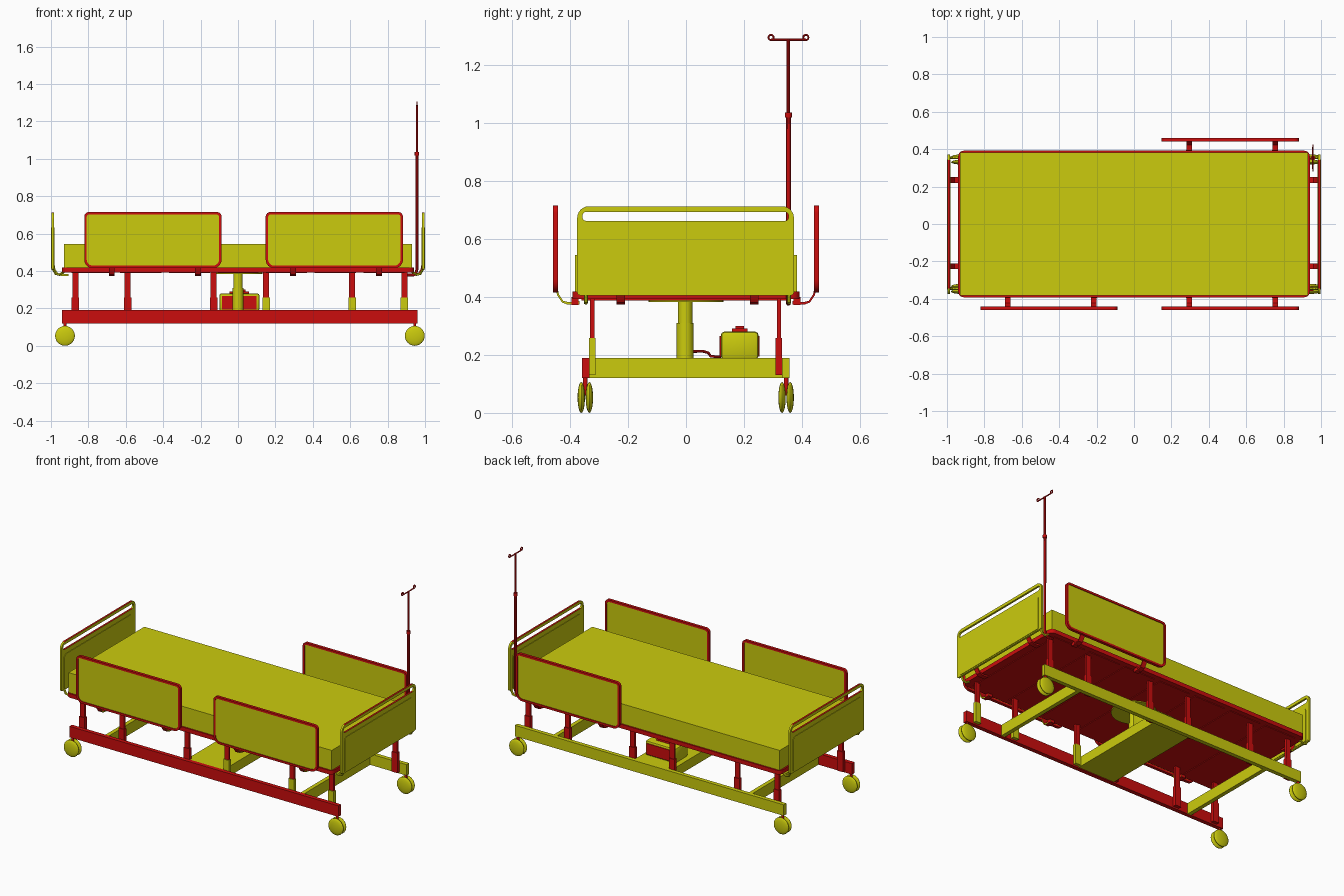
import bpy, bmesh
from math import radians, cos, sin, pi
from mathutils import Matrix, Vector

cube = bpy.data.objects.get("Cube")
if cube:
    bpy.data.objects.remove(cube)


def material(name, color):
    m = bpy.data.materials.new(name)
    m.use_nodes = True
    m.diffuse_color = color
    m.node_tree.nodes["Principled BSDF"].inputs["Base Color"].default_value = color
    return m


RED = material("red", (0.6, 0.004, 0.004, 1))
YELLOW = material("yellow", (0.6, 0.6, 0.004, 1))


def finish(name, bm, *mats):
    me = bpy.data.meshes.new(name)
    bmesh.ops.recalc_face_normals(bm, faces=bm.faces)
    bm.to_mesh(me)
    bm.free()
    for m in mats:
        me.materials.append(m)
    me.shade_smooth()
    me.set_sharp_from_angle(angle=radians(35))
    ob = bpy.data.objects.new(name, me)
    bpy.context.scene.collection.objects.link(ob)
    return ob


def box(name, xs, ys, zs, mat, bevel=0):
    bm = bmesh.new()
    bmesh.ops.create_cube(bm, size=1)
    for v in bm.verts:
        v.co = [(a + b) / 2 + c * (b - a) for c, (a, b) in zip(v.co, (xs, ys, zs))]
    if bevel:
        bmesh.ops.bevel(bm, geom=bm.edges[:], offset=bevel, segments=2,
                        affect='EDGES', profile=0.5)
    return finish(name, bm, mat)


def cylinder(name, x, y, z0, z1, r, mat, sides=24):
    bm = bmesh.new()
    bmesh.ops.create_cone(bm, cap_ends=True, segments=sides, radius1=r, radius2=r,
                          depth=z1 - z0, matrix=Matrix.Translation((x, y, (z0 + z1) / 2)))
    return finish(name, bm, mat)


def curve_to_bmesh(cu):
    ob = bpy.data.objects.new("outline", cu)
    bpy.context.scene.collection.objects.link(ob)
    me = bpy.data.meshes.new_from_object(
        ob.evaluated_get(bpy.context.evaluated_depsgraph_get()))
    bm = bmesh.new()
    bm.from_mesh(me)
    bmesh.ops.remove_doubles(bm, verts=bm.verts, dist=1e-5)
    bpy.data.objects.remove(ob)
    bpy.data.curves.remove(cu)
    bpy.data.meshes.remove(me)
    return bm


def add_spline(cu, pts, closed):
    s = cu.splines.new('POLY')
    s.points.add(len(pts) - 1)
    for p, co in zip(s.points, pts):
        p.co = (*co, 1) if len(co) == 3 else (*co, 0, 1)
    s.use_cyclic_u = closed


def plate(name, loops, depth, matrix, mats, rule=None):
    """Filled outline (extra loops are holes) with thickness, placed by a matrix."""
    cu = bpy.data.curves.new(name, 'CURVE')
    cu.dimensions, cu.fill_mode, cu.extrude = '2D', 'BOTH', depth / 2
    for loop in loops:
        add_spline(cu, loop, True)
    bm = curve_to_bmesh(cu)
    bm.transform(matrix)
    bmesh.ops.recalc_face_normals(bm, faces=bm.faces)
    bm.normal_update()
    if rule:
        for f in bm.faces:
            f.material_index = int(rule(f.normal))
    return finish(name, bm, *mats)


def tube(name, pts, r, mat):
    cu = bpy.data.curves.new(name, 'CURVE')
    cu.dimensions, cu.bevel_depth, cu.bevel_resolution = '3D', r, 3
    cu.use_fill_caps = True
    add_spline(cu, pts, False)
    return finish(name, curve_to_bmesh(cu), mat)


def rounded(u0, u1, v0, v1, r_low, r_high, n=6):
    pts = []
    for u, v, r, su, sv, start in ((u1, v1, r_high, -1, -1, 0), (u0, v1, r_high, 1, -1, 1),
                                   (u0, v0, r_low, 1, 1, 2), (u1, v0, r_low, -1, 1, 3)):
        for i in range(n + 1):
            a = (start + i / n) * pi / 2
            pts.append((u + su * r + r * cos(a), v + sv * r + r * sin(a)))
    return pts


def axes(u, v, n, at):
    return Matrix.Translation(at) @ Matrix((u, v, n)).transposed().to_4x4()


X, Y, Z = Vector((1, 0, 0)), Vector((0, 1, 0)), Vector((0, 0, 1))


def arm(name, reach, outward, side, at, sides_mat):
    """Curved ribbon bracket that sweeps outward and up."""
    low = [(reach - 0.085, 0.373), (reach - 0.045, 0.373), (reach - 0.025, 0.38),
           (reach - 0.008, 0.405), (reach, 0.44)]
    high = [(u - 0.008 * i / 4, v + 0.012 * (1 - i / 4)) for i, (u, v) in enumerate(low)]
    plate(name, [low + high[::-1]], 0.03, axes(outward, Z, side, at),
          (RED, sides_mat), lambda n: abs(n.dot(side)) > 0.9)


# Mattress and bed frame
box("mattress", (-0.93, 0.93), (-0.383, 0.383), (0.41, 0.545), YELLOW)
plate("bed_frame", [rounded(-0.94, 0.94, -0.392, 0.392, 0.03, 0.03)], 0.026,
      Matrix.Translation((0, 0, 0.405)), (RED,))
for i in range(7):
    x = -0.78 + 0.26 * i
    box("slat", (x - 0.11, x + 0.11), (-0.36, 0.36), (0.388, 0.393), RED)

# Base beams and legs
for y, mat in ((-0.346, RED), (0.343, YELLOW)):
    box("side_beam", (-0.94, 0.96), (y - 0.013, y + 0.013), (0.12, 0.19), mat)
for x in (-0.69, 0.69):
    box("cross_beam", (x - 0.013, x + 0.013), (-0.333, 0.33), (0.12, 0.19), YELLOW)
box("base_plate", (-0.13, 0.13), (-0.333, 0.33), (0.125, 0.187), YELLOW)
for x in (-0.87, -0.59, -0.13, 0.15, 0.61, 0.89):
    for y in (-0.323, 0.32):
        sleeve = YELLOW if x > 0 and y < 0 else RED
        box("leg_sleeve", (x - 0.02, x + 0.02), (y - 0.011, y + 0.011), (0.13, 0.258), sleeve)
        box("leg", (x - 0.016, x + 0.016), (y - 0.007, y + 0.007), (0.25, 0.395), RED)

# Twin casters
for x in (-0.925, 0.945):
    for y in (-0.347, 0.345):
        cylinder("caster_stem", x, y, 0.06, 0.125, 0.008, RED, 12)
        for s in (-1, 1):
            bm = bmesh.new()
            bmesh.ops.create_uvsphere(bm, u_segments=24, v_segments=12, radius=0.053)
            bm.transform(Matrix.Translation((x, y + s * 0.014, 0.053))
                         @ Matrix.Diagonal((1, 0.24, 1, 1)))
            finish("caster_wheel", bm, YELLOW)

# Lift column and pump unit
cylinder("lift_column_lower", 0, -0.003, 0.18, 0.31, 0.029, YELLOW)
cylinder("lift_column_upper", 0, -0.003, 0.3, 0.4, 0.025, YELLOW)
cylinder("lift_mount", 0, 0, 0.383, 0.394, 0.13, YELLOW, 32)
box("pump_case", (-0.1, 0.115), (0.12, 0.25), (0.185, 0.28), YELLOW, 0.012)
for y in (0.119, 0.251):
    box("pump_panel", (-0.085, 0.1), (y - 0.003, y + 0.003), (0.195, 0.265), RED)
box("pump_cap", (-0.045, 0.06), (0.158, 0.212), (0.278, 0.29), RED)
box("pump_knob", (-0.025, 0.04), (0.17, 0.2), (0.288, 0.3), RED)
tube("pump_hose", [(0, 0.02, 0.212), (0, 0.06, 0.212), (0, 0.077, 0.207),
                   (0, 0.085, 0.195), (0, 0.12, 0.193)], 0.005, RED)

# Side rails: two on the front, one on the back
for x, s in ((-0.455, -1), (0.515, -1), (0.515, 1)):
    place = axes(X, Z, -Y, (x, s * 0.45, 0))
    outer = rounded(-0.367, 0.367, 0.415, 0.715, 0.045, 0.025)
    inner = rounded(-0.354, 0.354, 0.428, 0.702, 0.034, 0.014)
    plate("rail_frame", [outer, inner], 0.018, place, (RED,))
    plate("rail_panel", [inner], 0.009, place, (YELLOW,))
    for dx in (-0.22, 0.24):
        arm("rail_arm", 0.452, s * Y, X, (x + dx, 0, 0), YELLOW if s < 0 else RED)
        box("rail_hinge", (x + dx - 0.016, x + dx + 0.016),
            sorted((s * 0.37, s * 0.395)), (0.372, 0.4), RED)

# Head and foot boards with a grip slot
for s in (-1, 1):
    place = axes(Y, Z, X, (s * 0.991, 0, 0))
    board = rounded(-0.375, 0.372, 0.405, 0.712, 0.012, 0.04)
    slot = rounded(-0.357, 0.353, 0.662, 0.693, 0.012, 0.014)
    plate("end_board", [board, slot], 0.012, place, (YELLOW, RED), lambda n: n.z > 0.98)
    plate("end_board_panel", [rounded(-0.35, 0.345, 0.412, 0.632, 0.01, 0.025)], 0.018,
          place, (YELLOW,))
    for y in (-0.225, 0.235):
        arm("board_arm", 0.99, s * X, Y, (0, y, 0), YELLOW if s < 0 else RED)
    for y in (-0.345, 0.355):
        tube("board_hook", [(s * 0.93, y, 0.395), (s * 0.955, y, 0.38), (s * 0.975, y, 0.385),
                            (s * 0.988, y, 0.41)], 0.007, YELLOW)

# Drip pole with hooked crossbar
px, py = 0.957, 0.353
tube("drip_pole_lower", [(0.9, py, 0.378), (0.935, py, 0.378), (0.951, py, 0.386),
                         (px, py, 0.41), (px, py, 1.03)], 0.0085, RED)
tube("drip_pole_upper", [(px, py, 1.02), (px, py, 1.288)], 0.0065, RED)
cylinder("pole_collar", px, py, 1.018, 1.036, 0.012, RED, 16)
tube("pole_crossbar", [(px, py - 0.06, 1.286), (px, py + 0.06, 1.286)], 0.004, RED)
for s in (-1, 1):
    hook = [(px, py + s * (0.06 + 0.009 * sin(a)), 1.294 - 0.009 * cos(a))
            for a in (radians(d) for d in range(0, 301, 30))]
    tube("pole_hook", hook, 0.0035, RED)
